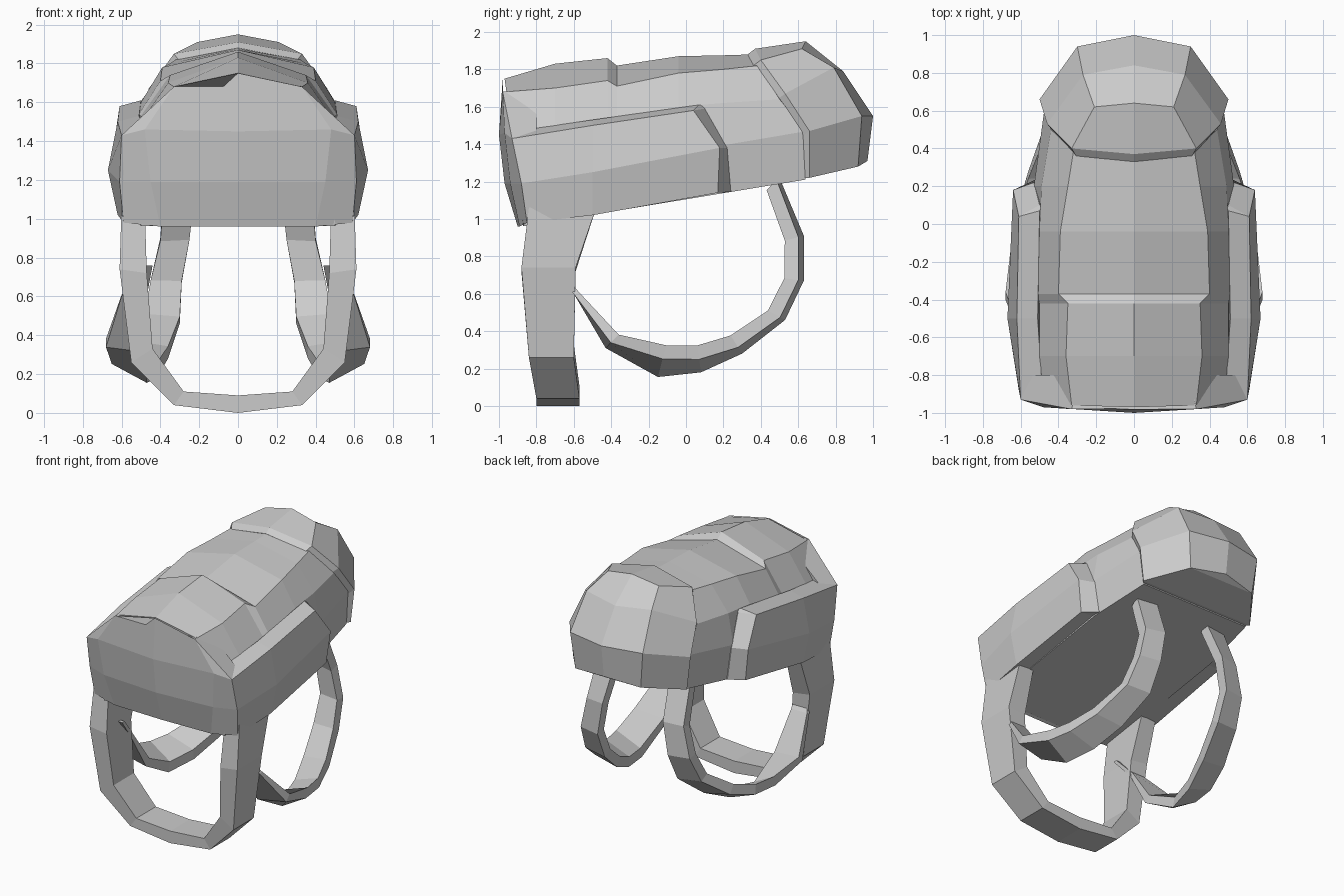
import bpy
import bmesh
from mathutils import Vector

default_cube = bpy.data.objects.get("Cube")
if default_cube:
    bpy.data.objects.remove(default_cube, do_unlink=True)

grey = bpy.data.materials.new("light grey")
grey.use_nodes = True
grey.diffuse_color = (0.6, 0.6, 0.6, 1)
grey.node_tree.nodes["Principled BSDF"].inputs["Base Color"].default_value = grey.diffuse_color


def flip(point):
    return (-point[0], point[1], point[2])


def loft(name, rings):
    """Skin closed rings of points, cap both ends and clean up the mesh."""
    bm = bmesh.new()
    rows = [[bm.verts.new(point) for point in ring] for ring in rings]
    count = len(rows[0])
    for near, far in zip(rows, rows[1:]):
        for i in range(count):
            j = (i + 1) % count
            bm.faces.new((near[i], near[j], far[j], far[i]))
    for row in (rows[0], rows[-1]):
        if max(abs(vert.co.x) for vert in row) > 0:
            bm.faces.new(row)
    bmesh.ops.remove_doubles(bm, verts=bm.verts, dist=0.0005)
    bmesh.ops.recalc_face_normals(bm, faces=bm.faces)
    mesh = bpy.data.meshes.new(name)
    bm.to_mesh(mesh)
    bm.free()
    mesh.materials.append(grey)
    part = bpy.data.objects.new(name, mesh)
    bpy.context.collection.objects.link(part)
    return part


def symmetric_loft(name, halves):
    """Loft half profiles, each completed by its mirror image across x = 0."""
    return loft(name, [half + [flip(point) for point in reversed(half)] for half in halves])


def paired_loft(name, rings):
    """Loft one part for each side."""
    loft("left_" + name, rings)
    loft("right_" + name, [[flip(point) for point in ring] for ring in rings])


def base_height(y):
    """Height of the sloping underside."""
    return 1.105 + 0.165 * y


# Main shell: crown height, fold x and z, shoulder x and z at each station
def shell_section(y, slant, crown, fold_x, fold_z, shoulder_x, shoulder_z, wall_x):
    low = y + slant
    return [
        (0, y, crown),
        (fold_x, y + slant * 0.1, fold_z),
        (shoulder_x, y + slant / 2, shoulder_z),
        (wall_x, low, 1.36 + 0.17 * low),
        (wall_x - 0.02, low, base_height(low)),
    ]


symmetric_loft("main_shell", [
    shell_section(-0.97, 0.1, 1.75, 0.33, 1.68, 0.48, 1.46, 0.52),
    shell_section(-0.7, 0, 1.83, 0.36, 1.7, 0.5, 1.5, 0.53),
    shell_section(-0.42, 0, 1.86, 0.35, 1.74, 0.5, 1.53, 0.53),
    shell_section(-0.37, 0, 1.82, 0.4, 1.71, 0.51, 1.54, 0.53),
    shell_section(-0.04, 0, 1.87, 0.39, 1.78, 0.5, 1.6, 0.53),
    shell_section(0.2, 0, 1.875, 0.35, 1.8, 0.49, 1.62, 0.53),
    shell_section(0.36, 0.28, 1.88, 0.32, 1.82, 0.44, 1.64, 0.47),
])

# Front panel: bulging face, stacked from bottom to top
def panel_row(center, middle, edge):
    back = (edge[0] - 0.04, -0.8, edge[2] + 0.02)
    return [center, middle, edge, back]


brow = (0.33, -0.98, 1.68)
symmetric_loft("front_panel", [
    panel_row((0, -0.9, 0.96), (0.4, -0.89, 0.96), (0.59, -0.85, 0.98)),
    panel_row((0, -0.97, 1.19), (0.45, -0.94, 1.19), (0.61, -0.88, 1.19)),
    panel_row((0, -1, 1.45), (0.48, -0.97, 1.46), (0.6, -0.93, 1.43)),
    panel_row((0, -0.98, 1.75), brow, brow),
])

# Side pads: ledge, outer edge, belly, bottom edge and hidden inner edge
def pad_section(ledge, outer, belly, bottom):
    inner = (0.42, bottom[1], bottom[2] + 0.01)
    return [ledge, outer, belly, bottom, inner]


paired_loft("side_pad", [
    pad_section((0.48, -0.97, 1.46), (0.6, -0.93, 1.43), (0.61, -0.88, 1.19), (0.59, -0.85, 0.98)),
    pad_section((0.51, -0.5, 1.53), (0.62, -0.5, 1.5), (0.67, -0.5, 1.25), (0.62, -0.5, 1.02)),
    pad_section((0.5, 0.07, 1.61), (0.61, 0.04, 1.58), (0.64, 0.18, 1.38), (0.61, 0.17, 1.14)),
    pad_section((0.48, 0.1, 1.61), (0.5, 0.1, 1.59), (0.53, 0.22, 1.38), (0.51, 0.24, 1.145)),
])

# Rear pad: raised rim, rounded back, closing on the centre line
rim = [(0, 0.37, 1.91), (0.33, 0.4, 1.85), (0.46, 0.53, 1.67), (0.5, 0.66, 1.47), (0.47, 0.66, 1.22)]
rim_foot = [(x * 0.93, y - 0.04, z - 0.03 * (z > 1.3)) for x, y, z in rim]
top = (0, 0.64, 1.95)
symmetric_loft("rear_pad", [
    rim_foot,
    rim,
    [top, (0.21, 0.62, 1.91), (0.27, 0.79, 1.81), (0.3, 0.94, 1.55), (0.27, 0.92, 1.28)],
    [top, top, (0, 0.84, 1.79), (0, 1, 1.55), (0, 0.97, 1.31)],
])

# Front strap: a wide band hanging below the front of the shell
def band_section(outer, inner, front, back):
    return [
        (outer[0], front, outer[1]),
        (inner[0], front, inner[1]),
        (inner[0], back, inner[1]),
        (outer[0], back, outer[1]),
    ]


strap_side = [
    band_section((0.6, 1.06), (0.48, 1.06), -0.84, -0.48),
    band_section((0.61, 0.74), (0.47, 0.72), -0.88, -0.59),
    band_section((0.55, 0.26), (0.44, 0.33), -0.84, -0.6),
    band_section((0.33, 0.04), (0.28, 0.11), -0.8, -0.57),
]
strap_middle = band_section((0, 0), (0, 0.09), -0.8, -0.57)
other_side = [[flip(point) for point in ring] for ring in reversed(strap_side)]
loft("front_strap", strap_side + [strap_middle] + other_side)

# Rear straps: twisted bands curving from the underside to the front strap
def hoop_section(y, z, inner_x, outer_x, tilt, thickness=0.075):
    inward = (Vector((0, 0, 0.75)) - Vector((0, y, z))).normalized()
    inner = Vector((inner_x, y, z))
    outer = Vector((outer_x, y, z)) + inward * tilt
    depth = inward * thickness
    return [inner, outer, outer + depth, inner + depth]


paired_loft("rear_strap", [
    hoop_section(0.5, 1.22, 0.22, 0.38, 0.02),
    hoop_section(0.63, 0.91, 0.25, 0.4, 0.03),
    hoop_section(0.63, 0.67, 0.29, 0.45, 0.03),
    hoop_section(0.53, 0.46, 0.3, 0.48, 0.03),
    hoop_section(0.3, 0.28, 0.36, 0.56, 0.04),
    hoop_section(0.08, 0.18, 0.42, 0.62, 0.07),
    hoop_section(-0.15, 0.155, 0.47, 0.65, 0.1),
    hoop_section(-0.43, 0.31, 0.46, 0.68, 0.04, 0.06),
    hoop_section(-0.6, 0.6, 0.47, 0.6, 0, 0.03),
    hoop_section(-0.74, 0.76, 0.44, 0.5, 0, 0.03),
])
